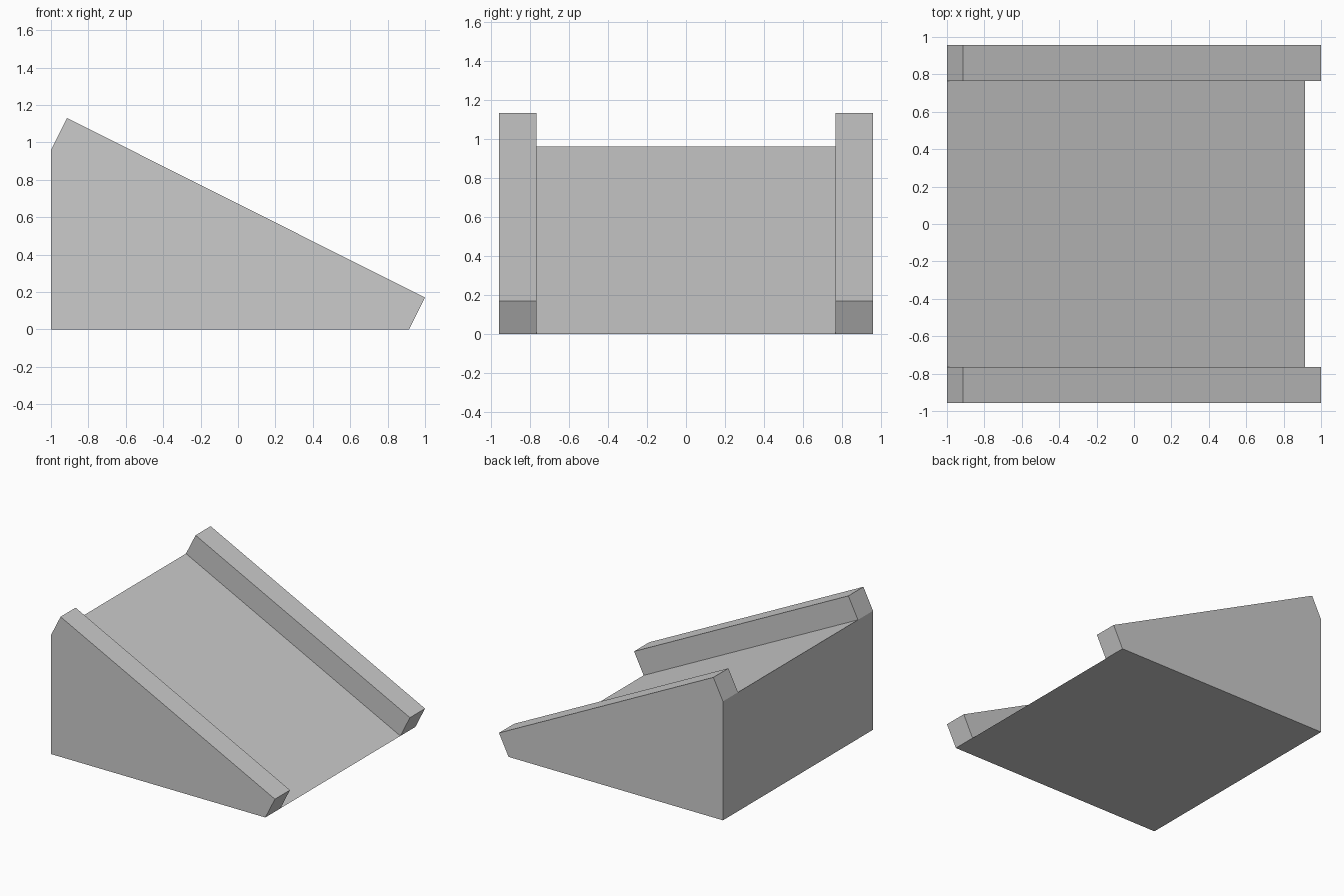
import bpy, bmesh
from math import radians
from mathutils import Vector

if "Cube" in bpy.data.objects:
    bpy.data.objects.remove(bpy.data.objects["Cube"])

HALF_W, INNER = 0.957, 0.765      # outer half width, inner rail face
PROFILE = [(-1, 0), (0.914, 0), (-1, 0.96)]
RAIL_H = 0.191

bm = bmesh.new()

# wedge body: triangular profile swept across y
face = bm.faces.new([bm.verts.new((x, -HALF_W, z)) for x, z in PROFILE])
swept = bmesh.ops.extrude_face_region(bm, geom=[face], use_keep_orig=True)
bmesh.ops.translate(bm, vec=(0, 2 * HALF_W, 0),
                    verts=[g for g in swept["geom"] if isinstance(g, bmesh.types.BMVert)])
bmesh.ops.recalc_face_normals(bm, faces=bm.faces[:])

# split the slope into a centre deck and two rail strips
for y in (-INNER, INNER):
    bmesh.ops.bisect_plane(bm, geom=bm.verts[:] + bm.edges[:] + bm.faces[:],
                           plane_co=(0, y, 0), plane_no=(0, 1, 0))

# raise the side rails square to the slope
normal = Vector((0.96, 0, 1.914)).normalized()
strips = [f for f in bm.faces if f.normal.dot(normal) > 0.99
          and abs(f.calc_center_median().y) > INNER]
for strip in strips:
    raised = bmesh.ops.extrude_face_region(bm, geom=[strip])
    bmesh.ops.translate(bm, vec=normal * RAIL_H,
                        verts=[g for g in raised["geom"] if isinstance(g, bmesh.types.BMVert)])
    if strip.is_valid:
        bmesh.ops.delete(bm, geom=[strip], context='FACES_ONLY')

# clean up flat seams
bmesh.ops.dissolve_limit(bm, angle_limit=radians(1), verts=bm.verts[:], edges=bm.edges[:])
bmesh.ops.recalc_face_normals(bm, faces=bm.faces[:])

mesh = bpy.data.meshes.new("railed_ramp")
bm.to_mesh(mesh)
bm.free()
bpy.context.collection.objects.link(bpy.data.objects.new("railed_ramp", mesh))
